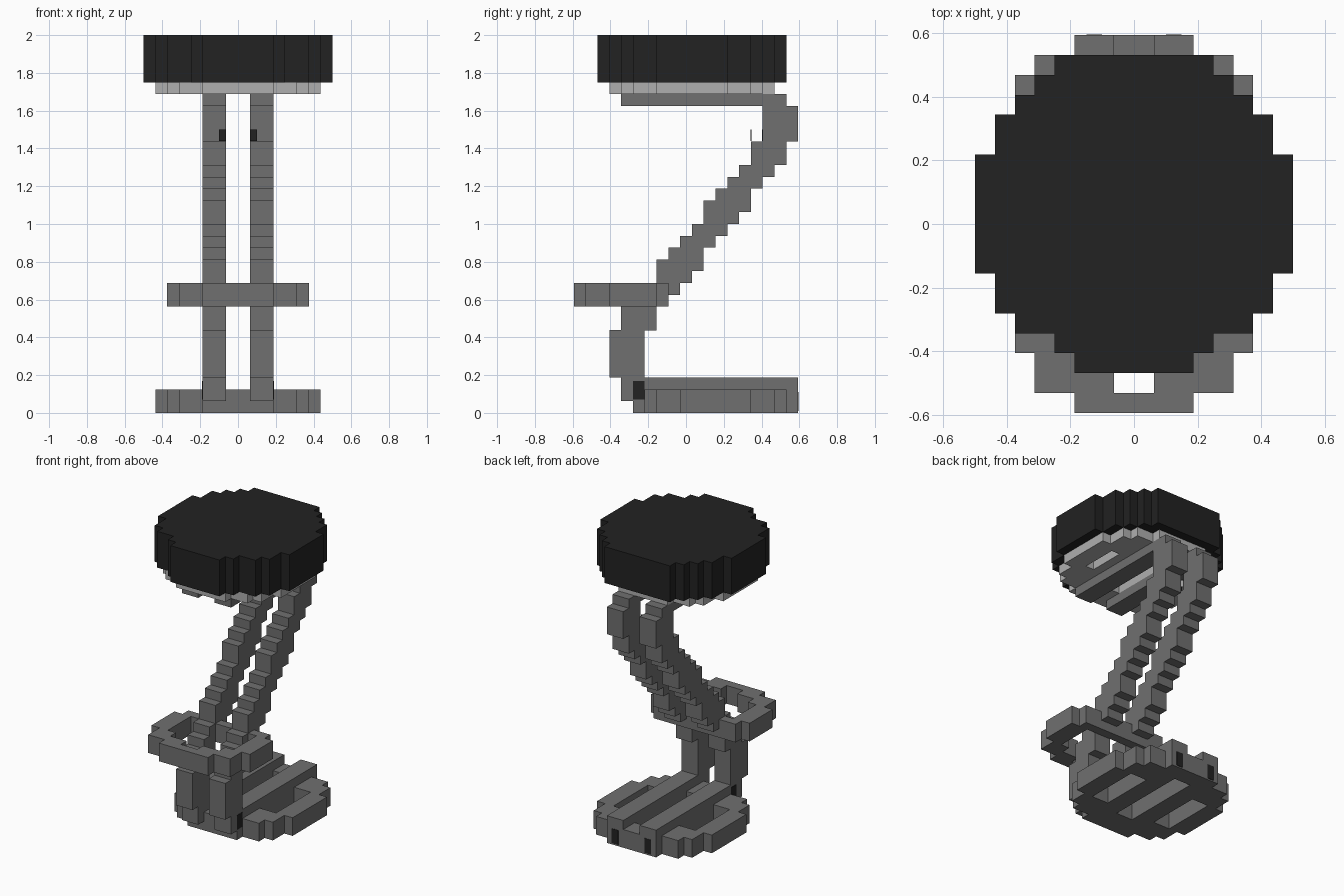
import bpy, bmesh
from mathutils import Vector

cube = bpy.data.objects.get("Cube")
if cube:
    bpy.data.objects.remove(cube, do_unlink=True)

U = 1 / 16                          # size of one block
ORIGIN = Vector((0, -9.5 * U, 0))   # y is counted from the front edge


def material(name, rgb):
    m = bpy.data.materials.new(name)
    m.use_nodes = True
    m.diffuse_color = (*rgb, 1)
    bsdf = m.node_tree.nodes["Principled BSDF"]
    bsdf.inputs["Base Color"].default_value = (*rgb, 1)
    bsdf.inputs["Roughness"].default_value = 0.8
    return m


GREY = material("grey_metal", (0.16, 0.16, 0.16))
LIGHT = material("light_grey", (0.43, 0.43, 0.43))
BLACK = material("black_cushion", (0.016, 0.016, 0.016))
BROWN = material("brown_wood", (0.1, 0.045, 0.012))


def finish(name, bm, mat):
    mesh = bpy.data.meshes.new(name)
    bm.to_mesh(mesh)
    bm.free()
    mesh.materials.append(mat)
    obj = bpy.data.objects.new(name, mesh)
    bpy.context.collection.objects.link(obj)
    return obj


def box(x0, x1, y0, y1, z0, z1):
    """Set of block cells filling a box."""
    return {(x, y, z) for x in range(x0, x1)
            for y in range(y0, y1) for z in range(z0, z1)}


def disc(y0, halves, z0, z1):
    """Stack of rows along y, each given by its half width."""
    cells = set()
    for i, h in enumerate(halves):
        cells |= box(-h, h, y0 + i, y0 + i + 1, z0, z1)
    return cells


def mirrored(cells):
    return cells | {(-x - 1, y, z) for x, y, z in cells}


def blocks(name, cells, mat):
    """Outer skin of a set of cells, with flat areas merged."""
    bm = bmesh.new()
    verts = {}

    def vert(p):
        if p not in verts:
            verts[p] = bm.verts.new(Vector(p) * U + ORIGIN)
        return verts[p]

    for c in cells:
        for axis in range(3):
            a, b = (axis + 1) % 3, (axis + 2) % 3
            for side in (0, 1):
                near = list(c)
                near[axis] += 2 * side - 1
                if tuple(near) in cells:
                    continue
                loop = []
                for i, j in ((0, 0), (1, 0), (1, 1), (0, 1)):
                    p = list(c)
                    p[axis] += side
                    p[a] += i
                    p[b] += j
                    loop.append(vert(tuple(p)))
                bm.faces.new(loop if side else loop[::-1])
    bmesh.ops.dissolve_limit(bm, angle_limit=0.01, verts=bm.verts[:], edges=bm.edges[:])
    return finish(name, bm, mat)


def plate(name, centre, size, mat):
    bm = bmesh.new()
    bmesh.ops.create_cube(bm, size=1)
    bmesh.ops.scale(bm, vec=size, verts=bm.verts)
    bmesh.ops.translate(bm, vec=centre, verts=bm.verts)
    return finish(name, bm, mat)


# Round outline shared by the base and the seat plate
half_round = [3, 5, 6, 6, 7, 7, 7]
ROUND = half_round + half_round[::-1]

# Base: slotted disc with two raised rails
base = disc(5, ROUND, 0, 2) - box(-1, 1, 8, 17, 0, 2)
base -= mirrored(box(3, 5, 9, 15, 0, 2))
base |= mirrored(box(1, 3, 6, 19, 0, 3))
blocks("base", base, GREY)

# Legs: stepped side profile as (bottom, top, front, back)
profile = [(1, 3, 4, 6), (3, 7, 3, 6), (7, 9, 4, 7), (9, 10, 5, 8), (10, 11, 6, 9),
           (11, 12, 7, 10), (12, 13, 7, 11), (13, 14, 8, 11), (14, 15, 9, 12),
           (15, 16, 10, 13), (16, 17, 11, 14), (17, 18, 11, 15), (18, 19, 12, 15),
           (19, 20, 13, 16), (20, 21, 14, 17), (21, 23, 15, 18), (23, 26, 16, 19),
           (26, 27, 4, 18)]
leg = set()
for z0, z1, y0, y1 in profile:
    leg |= box(1, 3, y0, y1, z0, z1)
blocks("left_leg", leg, GREY)
blocks("right_leg", mirrored(leg) - leg, GREY)

# Footrest: rounded ring with an open middle
ring = disc(0, [3, 5, 5, 6, 6, 6, 6, 5], 9, 11)
ring -= disc(1, [1, 3, 4, 4, 4, 4], 9, 11)
blocks("footrest", ring, GREY)

# Seat plate with narrow slots on its underside
support = disc(3, ROUND, 27, 28) - box(-1, 1, 6, 14, 27, 28)
support -= mirrored(box(4, 5, 8, 12, 27, 28))
blocks("seat_plate", support, LIGHT)

# Cushion
blocks("cushion", disc(2, [3, 4, 6, 7, 7] + [8] * 6 + [7, 7, 6, 5, 4], 28, 32), BLACK)
plate("seat_core", (0, 0.03, 28 * U), (0.12, 0.3, 0.006), BROWN)

# Dark pads on the rail ends, lower legs and upper legs
for name, s in (("left", 1), ("right", -1)):
    plate(name + "_rail_pad", (s * 0.125, 0.594, 0.06), (0.05, 0.004, 0.1), BLACK)
    plate(name + "_foot_pad", (s * 0.1875, -0.25, 0.12), (0.004, 0.06, 0.1), BLACK)
    plate(name + "_top_pad", (s * 0.082, 0.344, 1.47), (0.038, 0.004, 0.06), BLACK)
    plate(name + "_front_pad", (s * 0.082, 0.405, 1.47), (0.038, 0.004, 0.06), BLACK)
